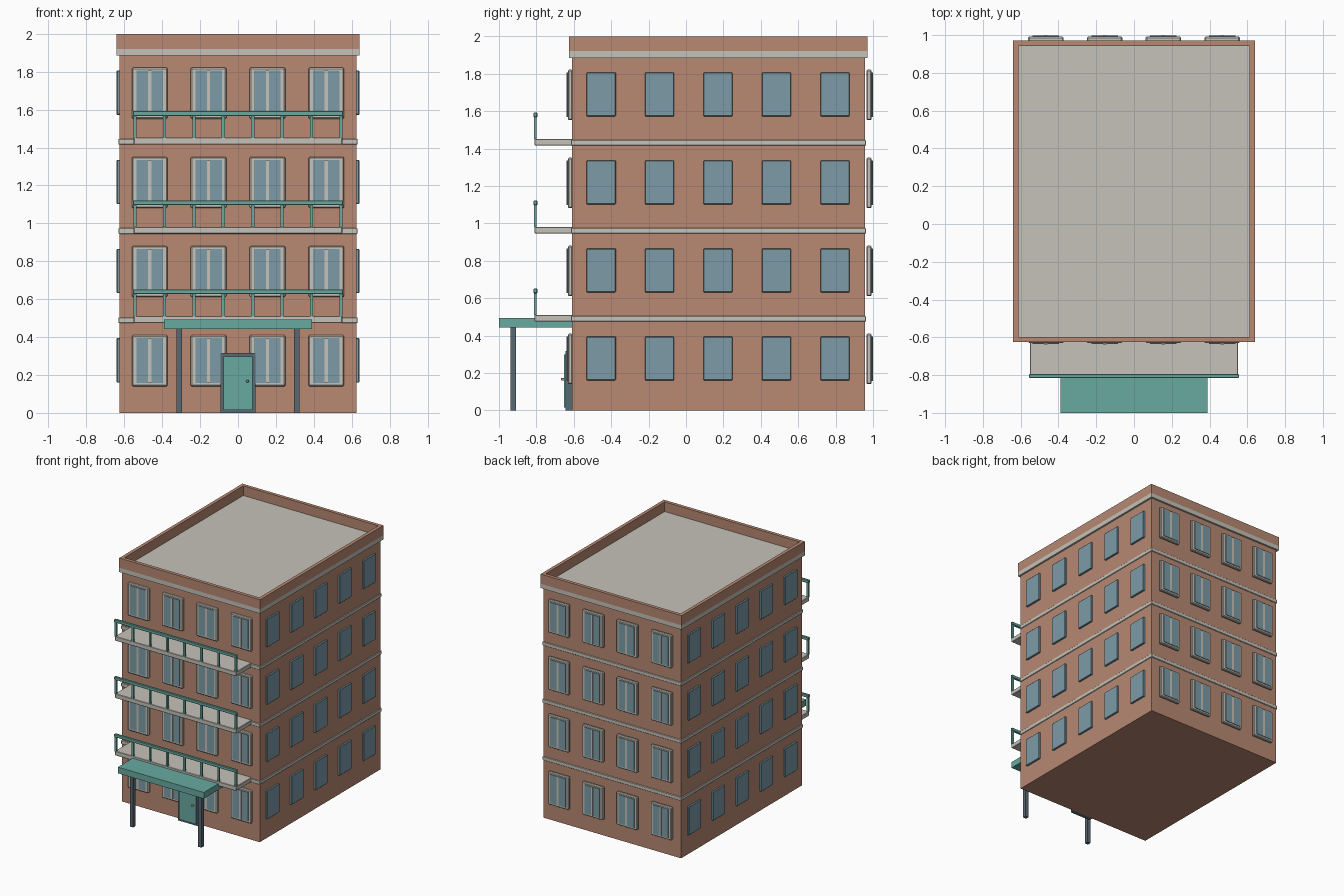
import bpy
import bmesh
from mathutils import Matrix, Vector

cube = bpy.data.objects.get("Cube")
if cube:
    bpy.data.objects.remove(cube, do_unlink=True)


def material(name, rgb):
    m = bpy.data.materials.new(name)
    m.use_nodes = True
    m.diffuse_color = (*rgb, 1)
    m.node_tree.nodes["Principled BSDF"].inputs["Base Color"].default_value = (*rgb, 1)
    return m


BRICK = material("brick", (0.48, 0.25, 0.17))
STONE = material("pale_stone", (0.56, 0.54, 0.48))
TEAL = material("teal_paint", (0.14, 0.40, 0.35))
GLASS = material("window_glass", (0.20, 0.33, 0.39))
SLATE = material("dark_slate", (0.10, 0.14, 0.17))


def boxes(name, mat, spans, bevel=0):
    """One object from boxes, each given as x, y and z ranges."""
    bm = bmesh.new()
    for span in spans:
        lo, hi = (Vector(c) for c in zip(*span))
        bmesh.ops.create_cube(bm, size=1, matrix=Matrix.Translation((lo + hi) / 2)
                              @ Matrix.Diagonal((*(hi - lo), 1)))
    mesh = bpy.data.meshes.new(name)
    bm.to_mesh(mesh)
    bm.free()
    mesh.materials.append(mat)
    obj = bpy.data.objects.new(name, mesh)
    bpy.context.collection.objects.link(obj)
    if bevel:
        mod = obj.modifiers.new("edge_bevel", "BEVEL")
        mod.width = bevel
        mod.segments = 1
    return obj


def around(c, half):
    return (c - half, c + half)


STOREY = 0.4705
HALF_X, FRONT, BACK = 0.625, -0.61, 0.956
storeys = [i * STOREY for i in range(4)]
bands = [0.489 + i * STOREY for i in range(3)]

# Main walls, floor bands, cornice with roof deck
boxes("walls", BRICK, [((-HALF_X, HALF_X), (FRONT, BACK), (0, 1.89))])
boxes("floor_bands", STONE,
      [((-0.631, 0.631), (FRONT - 0.006, BACK + 0.006), around(z, 0.015)) for z in bands], 0.003)
boxes("cornice_and_roof", STONE, [((-0.64, 0.64), (-0.626, 0.971), (1.885, 1.921))])

# Parapet: four walls round the roof
T = 0.028
boxes("parapet", BRICK,
      [(x, (-0.626, 0.971), (1.92, 2)) for x in ((-0.64, -0.64 + T), (0.64 - T, 0.64))]
      + [((-0.64 + T, 0.64 - T), y, (1.92, 2)) for y in ((-0.626, -0.626 + T), (0.971 - T, 0.971))])

# Framed two-pane windows on the front and back
columns = [(i - 1.5) * 0.311 for i in range(4)]
for side, inner, outer, sign in (("front", -0.606, -0.631, -1), ("back", 0.965, 0.992, 1)):
    frames, panes, mullions = [], [], []
    for z in storeys:
        for x in columns:
            frames.append((around(x, 0.094), sorted((inner, outer)), (z + 0.14, z + 0.41)))
            panes.append((around(x, 0.07), sorted((outer - sign * 0.01, outer + sign * 0.005)),
                          (z + 0.158, z + 0.394)))
            mullions.append((around(x, 0.009), sorted((outer, outer + sign * 0.008)),
                             (z + 0.158, z + 0.394)))
    boxes(side + "_window_frames", STONE, frames, 0.006)
    boxes(side + "_window_panes", GLASS, panes)
    boxes(side + "_window_mullions", STONE, mullions)

# Plain windows on both sides
for side, sign in (("left", 1), ("right", -1)):
    boxes(side + "_windows", GLASS,
          [(sorted((sign * 0.615, sign * 0.64)), around(0.1715 + i * 0.3125, 0.078),
            (z + 0.161, z + 0.394)) for z in storeys for i in range(-2, 3)], 0.003)

# Balconies with railings
boxes("balcony_slabs", STONE,
      [((-0.55, 0.55), (-0.81, FRONT + 0.01), (z - 0.014, z + 0.022)) for z in bands], 0.003)
boxes("balcony_rails", TEAL,
      [((-0.555, 0.555), (-0.815, -0.795), (z + 0.137, z + 0.162)) for z in bands], 0.003)
boxes("balcony_posts", TEAL,
      [(around((i - 3.5) * 0.1555, 0.008), (-0.812, -0.798), (z + 0.02, z + 0.14))
       for z in bands for i in range(8)])

# Entrance canopy on two posts
boxes("canopy", TEAL, [((-0.39, 0.39), (-1, FRONT), (0.443, 0.494))])
boxes("canopy_posts", SLATE,
      [(around(x, 0.015), around(-0.923, 0.015), (0, 0.445)) for x in (-0.31, 0.31)])

# Door
boxes("door_frame", SLATE, [((-0.093, 0.093), (-0.643, FRONT), (0, 0.317))])
boxes("door_leaf", TEAL, [((-0.077, 0.077), (-0.652, -0.63), (0.015, 0.298))])
boxes("door_knob", STONE, [(around(0.05, 0.007), (-0.668, -0.65), around(0.167, 0.007))], 0.003)
